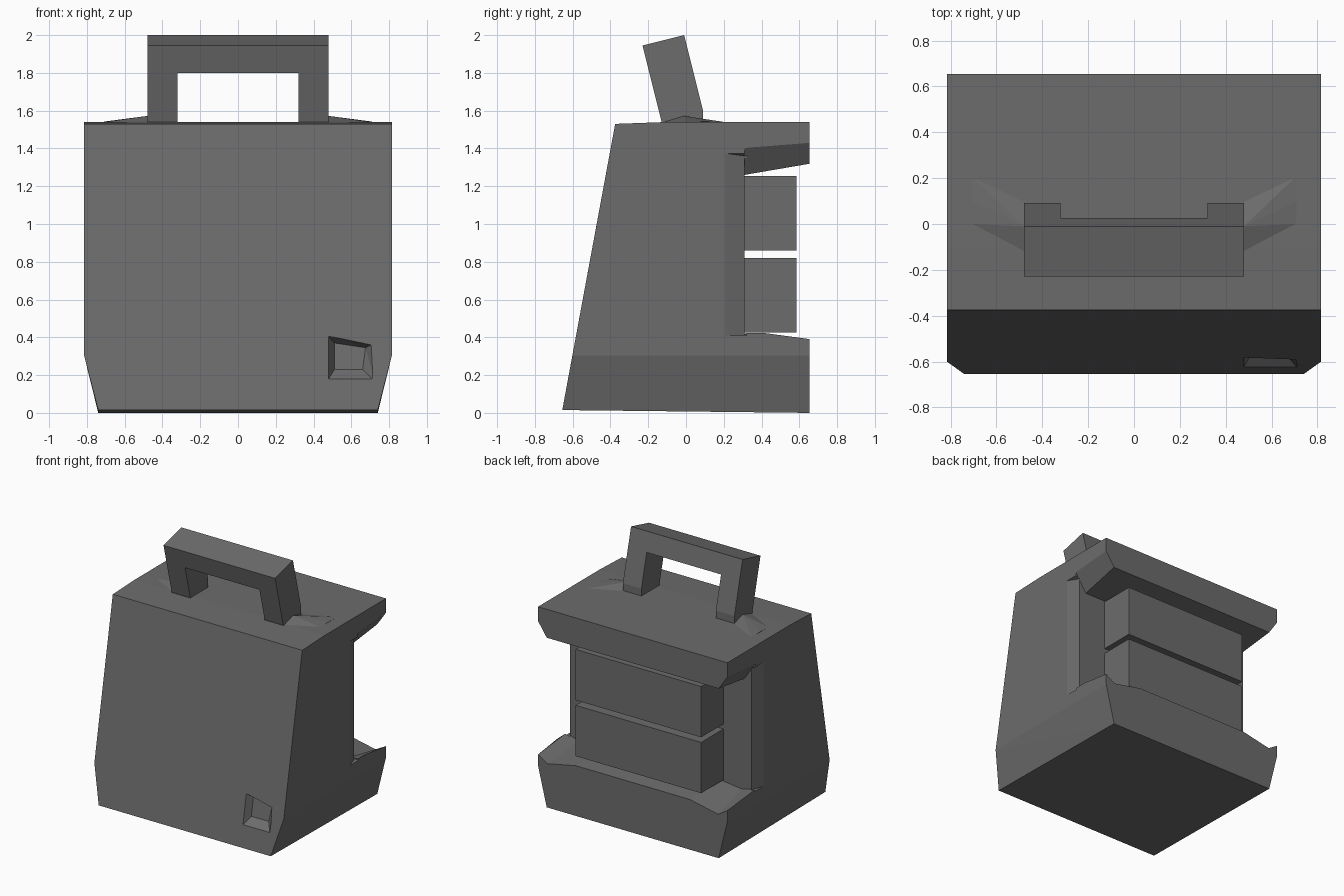
import bpy, bmesh
from mathutils import Vector

if "Cube" in bpy.data.objects:
    bpy.data.objects.remove(bpy.data.objects["Cube"])

grey = bpy.data.materials.new("dark_grey")
grey.diffuse_color = (0.15, 0.15, 0.15, 1)
grey.use_nodes = True
grey.node_tree.nodes["Principled BSDF"].inputs["Base Color"].default_value = grey.diffuse_color


def finish(name, bm):
    bmesh.ops.recalc_face_normals(bm, faces=bm.faces)
    me = bpy.data.meshes.new(name)
    bm.to_mesh(me)
    bm.free()
    me.materials.append(grey)
    ob = bpy.data.objects.new(name, me)
    bpy.context.collection.objects.link(ob)
    return ob


def hull(name, pts):
    """Convex solid around a set of points."""
    bm = bmesh.new()
    vs = [bm.verts.new(p) for p in pts]
    bmesh.ops.convex_hull(bm, input=vs)
    bmesh.ops.dissolve_limit(bm, angle_limit=0.005, verts=bm.verts, edges=bm.edges)
    return finish(name, bm)


def loft(name, a, b):
    """Solid between two matching outlines."""
    bm = bmesh.new()
    va = [bm.verts.new(p) for p in a]
    vb = [bm.verts.new(p) for p in b]
    bm.faces.new(va)
    bm.faces.new(vb[::-1])
    n = len(a)
    for i in range(n):
        j = (i + 1) % n
        bm.faces.new((va[i], vb[i], vb[j], va[j]))
    return finish(name, bm)


def cut(ob, cutter):
    cutter.hide_render = True
    m = ob.modifiers.new("cut", 'BOOLEAN')
    m.operation = 'DIFFERENCE'
    m.solver = 'EXACT'
    m.object = cutter
    bpy.context.view_layer.objects.active = ob
    bpy.ops.object.modifier_apply(modifier=m.name)
    bpy.data.objects.remove(cutter)


def front_y(z):
    return -0.655 + 0.185 * (z - 0.015)


# Main housing: leaning front, tapered foot
sections = [(0.74, -0.655, 0.015), (0.74, 0.655, 0.0),
            (0.815, front_y(0.305), 0.305), (0.815, 0.655, 0.305),
            (0.815, -0.375, 1.53), (0.815, -0.1, 1.54), (0.815, 0.655, 1.54)]
body = hull("housing", [(s * x, y, z) for x, y, z in sections for s in (1, -1)])


# Open bay in the back
def bay(y, half):
    return [(x, y, z) for x, z in half] + [(-x, y, z) for x, z in reversed(half)]


inner = [(0.49, 0.42), (0.70, 0.395), (0.78, 0.415), (0.90, 0.445),
         (0.90, 1.53), (0.78, 1.35), (0.72, 1.26)]
outer = [(0.49, 0.39), (0.735, 0.34), (0.815, 0.39), (0.90, 0.443),
         (0.90, 1.555), (0.815, 1.43), (0.74, 1.32)]
cut(body, loft("bay_cutter", bay(0.31, inner), bay(0.66, outer)))

# Shallow chamfers beside the bay
for s in (1, -1):
    tri = [(0.8325, 0.16), (0.78, 0.31), (0.78, 0.32), (0.9, 0.32), (0.9, 0.16)]
    cut(body, loft("chamfer_cutter", [(s * x, y, 0.41) for x, y in tri],
                   [(s * x, y, 1.36 + 0.4 * (x - 0.78)) for x, y in tri]))

# Small tapered recess on the front
rim = [(0.48, 0.405), (0.705, 0.36), (0.71, 0.18), (0.48, 0.18)]
floor = [(0.51, 0.37), (0.675, 0.345), (0.66, 0.23), (0.51, 0.23)]
pts = []
for (ax, az), (bx, bz) in zip(rim, floor):
    a = Vector((ax, front_y(az), az))
    b = Vector((bx, front_y(bz) + 0.05, bz))
    pts += [b, a + (a - b) * 0.3]
cut(body, hull("recess_cutter", pts))

# Two drawers in the bay
for name, z0, z1 in (("lower_drawer", 0.425, 0.82), ("upper_drawer", 0.86, 1.255)):
    hull(name, [(x, y, z) for x in (-0.54, 0.54) for y in (0.305, 0.585) for z in (z0, z1)])

# Forward-leaning carry handle
half = [(0.48, 0.0), (0.48, 0.415), (0.32, 0.415), (0.32, 0.15)]
outline = half + [(-x, s) for x, s in reversed(half)]


def lean(y, z):
    return [(x, y + 0.2425 * s, z - 0.97 * s) for x, s in outline]


loft("handle", lean(-0.23, 1.945), lean(-0.01, 2.0))

# Handle feet and the low ridges running out from them
for s, side in ((1, "right"), (-1, "left")):
    foot = [(-0.13, 1.543), (0.09, 1.598), (0.09, 1.53), (-0.125, 1.53)]
    hull(side + "_handle_foot", [(s * x, y, z) for x in (0.32, 0.48) for y, z in foot])
    hull(side + "_ridge", [(s * x, y, z) for x, y, z in (
        (0.48, -0.12, 1.539), (0.48, -0.01, 1.572), (0.48, 0.10, 1.539),
        (0.71, 0.0, 1.539), (0.71, 0.10, 1.542), (0.71, 0.21, 1.539))])
